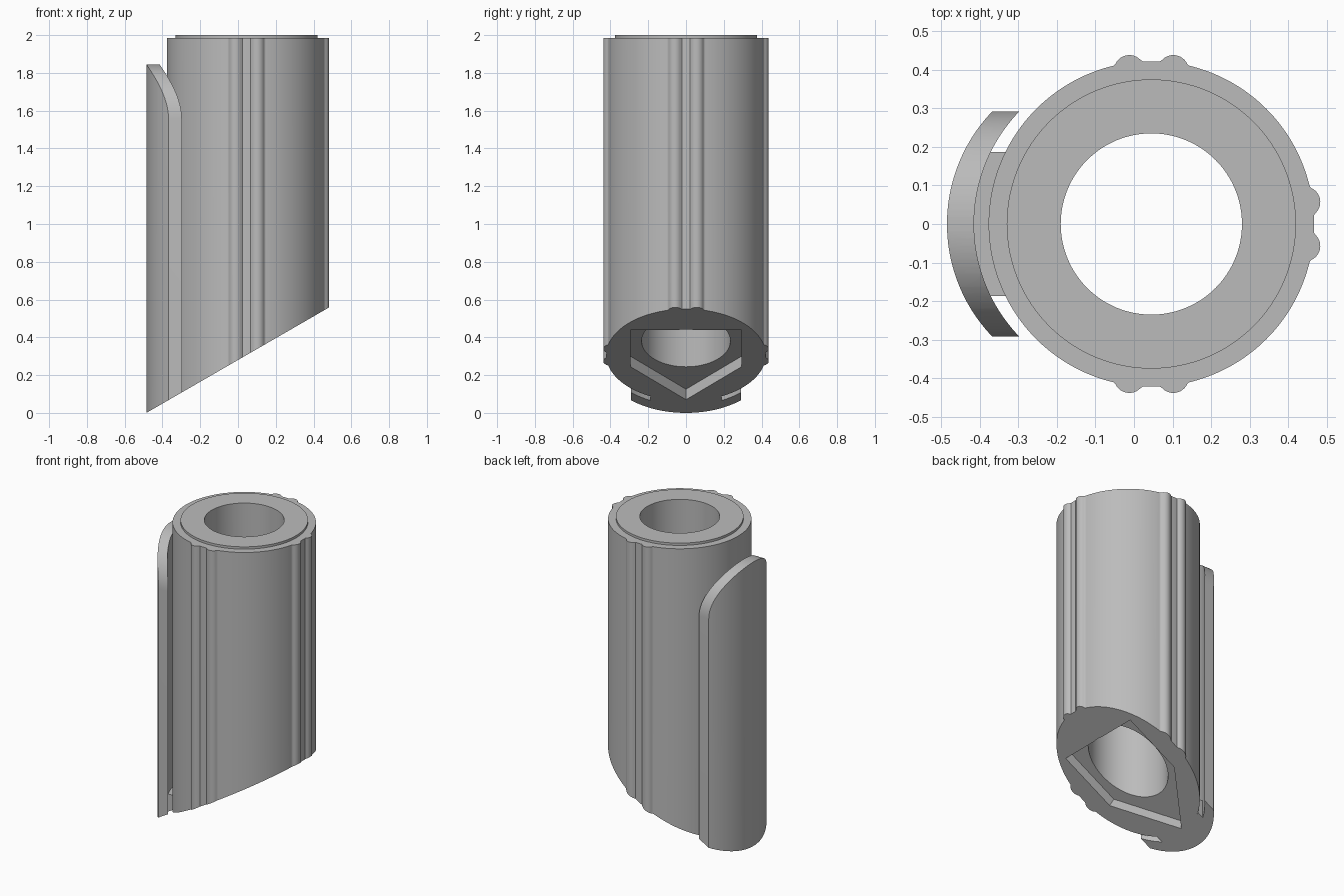
import bpy, bmesh
from math import sin, cos, pi, sqrt, radians, hypot, atan2
from mathutils import Matrix

if "Cube" in bpy.data.objects:
    bpy.data.objects.remove(bpy.data.objects["Cube"])

grey = bpy.data.materials.new("plain grey")
grey.use_nodes = True
colour = (0.5, 0.5, 0.5, 1)
grey.diffuse_color = colour
grey.node_tree.nodes["Principled BSDF"].inputs["Base Color"].default_value = colour

AXIS = 0.045      # tube axis along x
R = 0.422         # tube radius
TOP = 1.985
HALF = 0.292      # half width of the clip
SLOPE = Matrix.Translation((0, 0, 0.28)) @ Matrix.Rotation(radians(-30), 4, "Y")


def prism(name, points, low, high, matrix=Matrix()):
    """Extrude a flat outline along the local z axis."""
    bm = bmesh.new()
    face = bm.faces.new([bm.verts.new((x, y, low)) for x, y in points])
    new = bmesh.ops.extrude_face_region(bm, geom=[face])["geom"]
    tops = [v for v in new if isinstance(v, bmesh.types.BMVert)]
    bmesh.ops.translate(bm, verts=tops, vec=(0, 0, high - low))
    bmesh.ops.recalc_face_normals(bm, faces=bm.faces)
    bm.transform(matrix)
    mesh = bpy.data.meshes.new(name)
    bm.to_mesh(mesh)
    bm.free()
    mesh.materials.append(grey)
    obj = bpy.data.objects.new(name, mesh)
    bpy.context.collection.objects.link(obj)
    return obj


def circle(cx, r, n=128):
    return [(cx + r * cos(2 * pi * i / n), r * sin(2 * pi * i / n)) for i in range(n)]


def arc(cx, half, n=32):
    """Left-hand arc of the tube radius between y = -half and y = half."""
    ys = [half * (2 * i / n - 1) for i in range(n + 1)]
    return [(cx - sqrt(R * R - y * y), y) for y in ys]


def cut(obj, cutter, operation="DIFFERENCE"):
    mod = obj.modifiers.new("cut", "BOOLEAN")
    mod.operation, mod.object, mod.solver = operation, cutter, "EXACT"
    graph = bpy.context.evaluated_depsgraph_get()
    mesh = bpy.data.meshes.new_from_object(obj.evaluated_get(graph))
    obj.modifiers.clear()
    obj.data = mesh


# Tube outline with pairs of half-round ribs on three sides
RIB = 0.04
ribs = []
for side in (-pi / 2, 0, pi / 2):
    for shift in (-0.057, 0.057):
        ribs.append((hypot(0.398, shift), side + atan2(shift, 0.398)))


def reach(angle):
    best = R
    for dist, direction in ribs:
        d = angle - direction
        across = dist * sin(d)
        if cos(d) > 0 and abs(across) < RIB:
            best = max(best, dist * cos(d) + sqrt(RIB * RIB - across * across))
    return best


steps = 480
angles = [2 * pi * i / steps for i in range(steps)]
outline = [(AXIS + reach(a) * cos(a), reach(a) * sin(a)) for a in angles]
tube = prism("tube", outline, -0.3, TOP)
end_lip = prism("end_lip", circle(AXIS, 0.375), TOP, 2)

# Curved clip beside the tube, with an arched top
OUT, IN = -0.063, 0.007
clip = prism("clip", arc(OUT, HALF) + arc(IN, HALF)[::-1], -0.3, 1.9)
arch = [(-HALF, -1), (HALF, -1)]
arch += [(HALF * cos(pi * i / 48), 1.845 - HALF + HALF * sin(pi * i / 48)) for i in range(49)]
to_side = Matrix(((0, 0, 1, 0), (1, 0, 0, 0), (0, 1, 0, 0), (0, 0, 0, 1)))
arch_cutter = prism("arch_cutter", arch, -1, 1, to_side)
cut(clip, arch_cutter, "INTERSECT")

# Short web joining the clip to the tube near the bottom
web = prism("clip_web", arc(IN, 0.187) + arc(AXIS, 0.187)[::-1], -0.3, 0.18)

# Bore, sloping base and five-sided pocket
bore = prism("bore_cutter", circle(AXIS, 0.235), -1, 3)
below = prism("slope_cutter", [(-2, -2), (2, -2), (2, 2), (-2, 2)], -2, 0, SLOPE)
house = [(-0.42, 0), (-0.07, -0.295), (0.32, -0.295), (0.32, 0.295), (-0.07, 0.295)]
pocket = prism("pocket_cutter", house, -0.1, 0.064, SLOPE)
for obj, cutters in ((tube, (bore, below, pocket)), (end_lip, (bore,)),
                     (clip, (below,)), (web, (below, pocket))):
    for cutter in cutters:
        cut(obj, cutter)
for helper in (arch_cutter, bore, below, pocket):
    bpy.data.objects.remove(helper)

# Smooth the round walls and keep the edges sharp
bpy.ops.object.select_all(action="DESELECT")
for obj in (tube, end_lip, clip, web):
    obj.select_set(True)
bpy.context.view_layer.objects.active = tube
bpy.ops.object.shade_smooth_by_angle(angle=radians(30))
